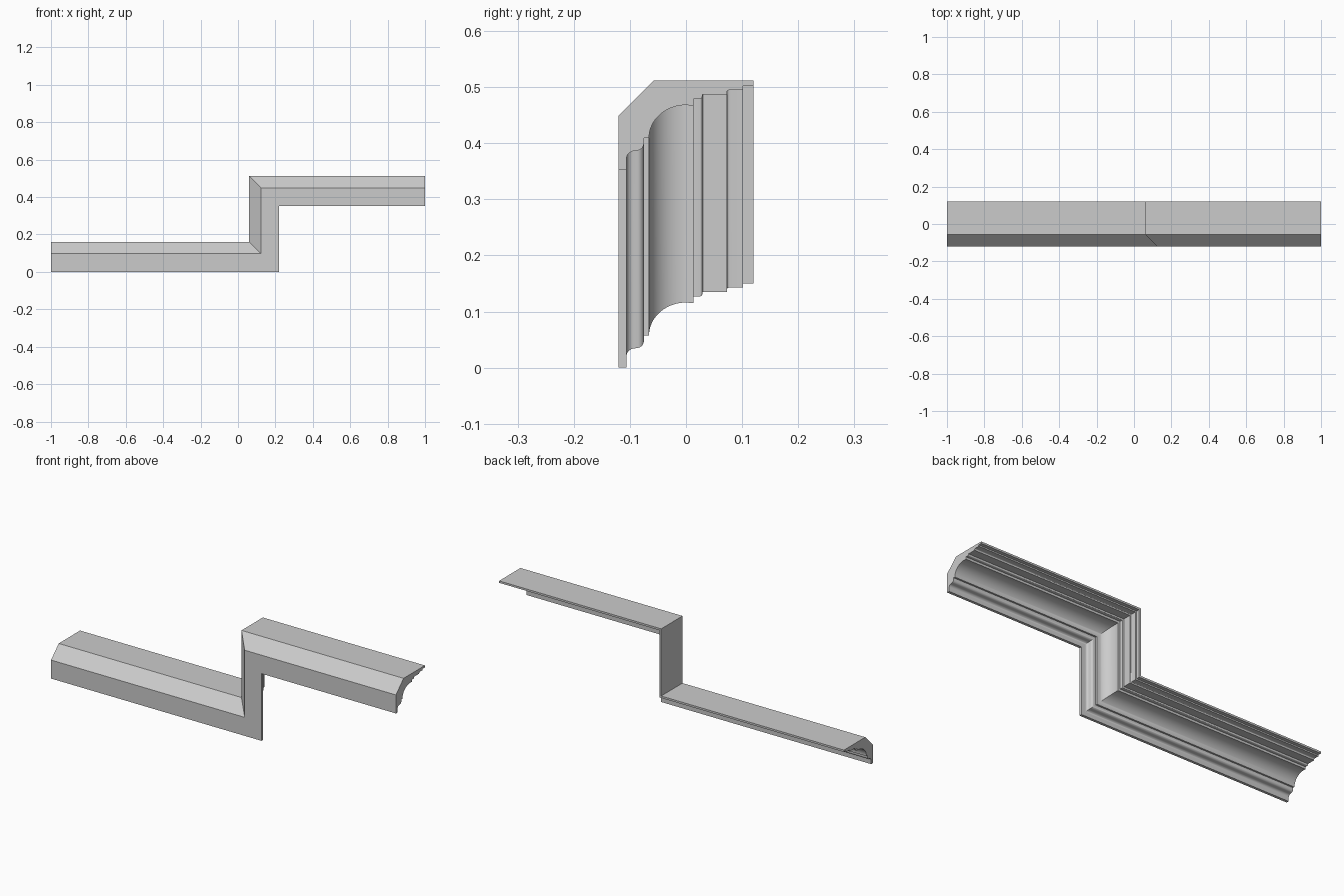
import bpy, bmesh, math

if "Cube" in bpy.data.objects:
    bpy.data.objects.remove(bpy.data.objects["Cube"])


def arc(cy, ch, ry, rh, a0, a1, n):
    """Elliptical arc points (y, h) between two angles in degrees."""
    pts = []
    for i in range(n + 1):
        a = math.radians(a0 + (a1 - a0) * i / n)
        pts.append((cy + ry * math.cos(a), ch + rh * math.sin(a)))
    return pts


# Moulding cross-section: y is depth, h is distance from the lower edge
profile = [(-0.12, 0), (-0.12, 0.097), (-0.057, 0.16), (0.12, 0.16), (0.12, 0.15)]
profile += [(0.102, 0.15), (0.102, 0.143)]
profile += arc(0.078, 0.139, 0.005, 0.004, 90, 180, 4)            # small bead
profile += [(0.073, 0.135)]
profile += [(0.030, 0.135)]
profile += arc(0.025, 0.131, 0.004, 0.004, 0, -90, 4)             # small cove
profile += [(0.013, 0.127), (0.013, 0.115)]
profile += arc(0.0, 0.057, 0.066, 0.059, 90, 180, 20)             # main cove
profile += [(-0.075, 0.057), (-0.075, 0.048)]
profile += arc(-0.088, 0.048, 0.013, 0.013, 0, -90, 8)[1:]        # ogee
profile += arc(-0.092, 0.020, 0.014, 0.014, 90, 180, 8)
profile += [(-0.106, 0)]

# Sweep along a stepped path with mitred corners
RISE, STEP_X = 0.352, 0.22
bm = bmesh.new()
rings = [[], [], [], []]
for y, h in profile:
    path = [(-1, h), (STEP_X - h, h), (STEP_X - h, RISE + h), (1, RISE + h)]
    for ring, (x, z) in zip(rings, path):
        ring.append(bm.verts.new((x, y, z)))

n = len(profile)
for a, b in zip(rings, rings[1:]):
    for i in range(n):
        j = (i + 1) % n
        bm.faces.new((a[i], a[j], b[j], b[i]))
bm.faces.new(rings[0])
bm.faces.new(rings[-1])
bmesh.ops.recalc_face_normals(bm, faces=bm.faces)

mesh = bpy.data.meshes.new("stepped_moulding")
bm.to_mesh(mesh)
bm.free()
moulding = bpy.data.objects.new("stepped_moulding", mesh)
bpy.context.collection.objects.link(moulding)
bpy.context.view_layer.objects.active = moulding
moulding.select_set(True)
bpy.ops.object.shade_smooth_by_angle(angle=math.radians(30))
